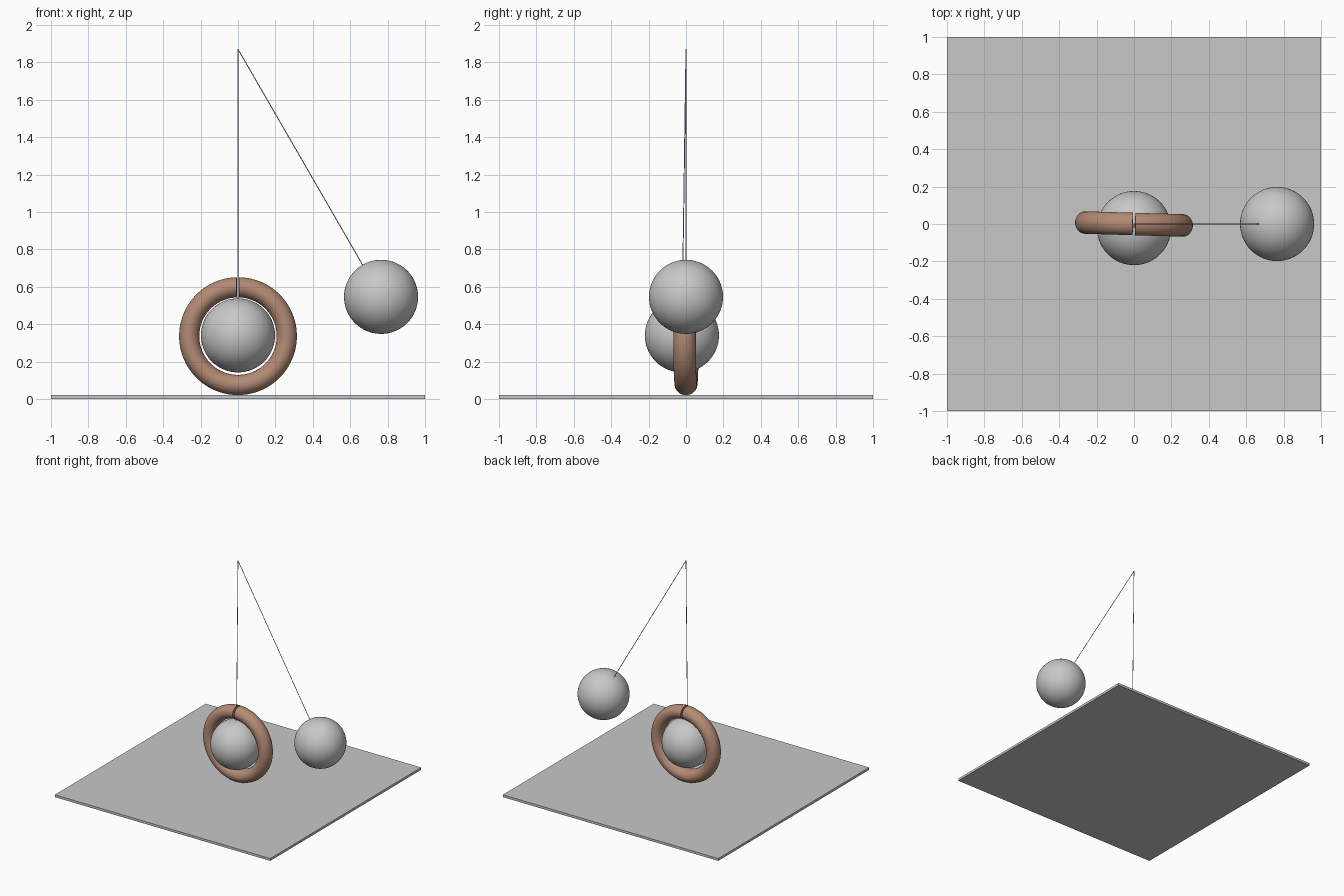
import bpy, bmesh, math
from mathutils import Vector, Matrix

if "Cube" in bpy.data.objects:
    bpy.data.objects.remove(bpy.data.objects["Cube"])


def material(name, rgb):
    m = bpy.data.materials.new(name)
    m.diffuse_color = (*rgb, 1)
    m.use_nodes = True
    m.node_tree.nodes["Principled BSDF"].inputs["Base Color"].default_value = m.diffuse_color
    return m


GREY = material("light grey", (0.58, 0.58, 0.58))
BROWN = material("copper brown", (0.45, 0.255, 0.175))


def finish(name, bm, mat, smooth=True):
    bmesh.ops.recalc_face_normals(bm, faces=bm.faces[:])
    me = bpy.data.meshes.new(name)
    bm.to_mesh(me)
    bm.free()
    me.materials.append(mat)
    ob = bpy.data.objects.new(name, me)
    bpy.context.collection.objects.link(ob)
    if smooth:
        bpy.ops.object.select_all(action='DESELECT')
        ob.select_set(True)
        bpy.context.view_layer.objects.active = ob
        bpy.ops.object.shade_smooth_by_angle(angle=math.radians(40))
    return ob


PIVOT = Vector((0, 0, 1.87))
BALL_R = 0.198

# base plate
bm = bmesh.new()
bmesh.ops.create_cube(bm, size=1, matrix=Matrix.Translation((0, 0, 0.01))
                      @ Matrix.Diagonal((2, 2, 0.02, 1)))
finish("base_plate", bm, GREY, False)

# two pendulum balls, each on a thin string from the shared pivot
for name, centre in (("hanging", (0, -0.022, 0.34)), ("raised", (0.765, 0, 0.546))):
    c = Vector(centre)
    bm = bmesh.new()
    bmesh.ops.create_uvsphere(bm, u_segments=64, v_segments=32, radius=BALL_R,
                              matrix=Matrix.Translation(c))
    finish(name + "_ball", bm, GREY)

    d = PIVOT - c
    end = c + d.normalized() * (BALL_R - 0.01)
    turn = d.to_track_quat('Z', 'Y').to_matrix().to_4x4()
    bm = bmesh.new()
    bmesh.ops.create_cone(bm, cap_ends=True, segments=12, radius1=0.0025, radius2=0.0025,
                          depth=(PIVOT - end).length,
                          matrix=Matrix.Translation((PIVOT + end) / 2) @ turn)
    finish(name + "_string", bm, GREY)

# split ring around the hanging ball, with a narrow gap at the top
MAJOR, MINOR, DEPTH, GAP = 0.261, 0.054, 0.060, 0.024
STEPS, SIDES = 96, 32
bm = bmesh.new()
rows = []
for i in range(STEPS + 1):
    a = GAP + (2 * math.pi - 2 * GAP) * i / STEPS
    row = []
    for j in range(SIDES):
        b = 2 * math.pi * j / SIDES
        r = MAJOR + MINOR * math.cos(b)
        row.append(bm.verts.new((r * math.sin(a), DEPTH * math.sin(b), r * math.cos(a))))
    rows.append(row)
for r0, r1 in zip(rows, rows[1:]):
    for j in range(SIDES):
        k = (j + 1) % SIDES
        bm.faces.new((r0[j], r0[k], r1[k], r1[j]))
bm.faces.new(rows[0])
bm.faces.new(rows[-1])
bmesh.ops.transform(bm, verts=bm.verts[:], matrix=Matrix.Translation((0, 0, 0.336))
                    @ Matrix.Rotation(math.radians(-1.7), 4, 'Z'))
finish("split_ring", bm, BROWN)
